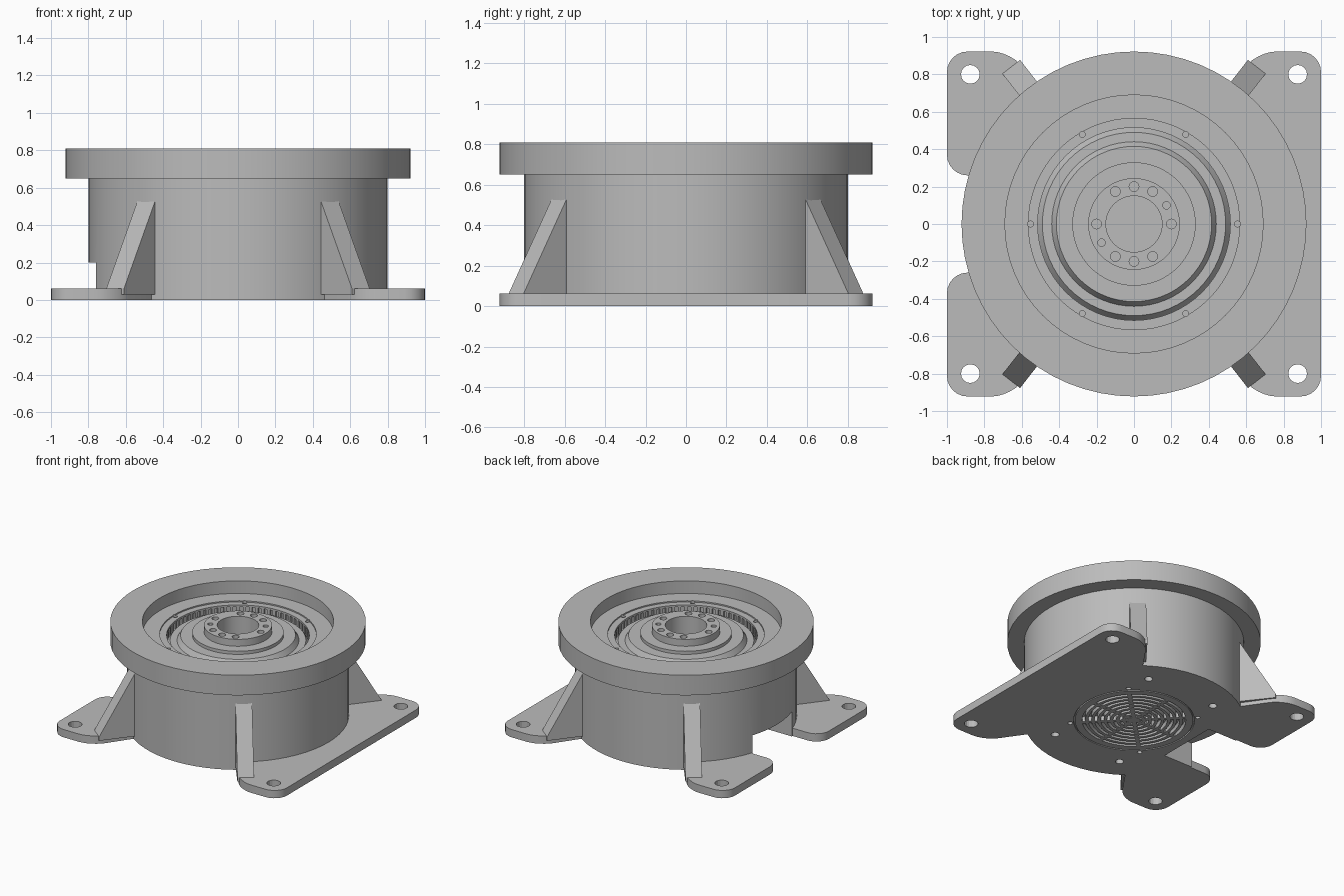
import bpy, bmesh
from math import radians, cos, sin, pi
from mathutils import Matrix, Vector

if "Cube" in bpy.data.objects:
    bpy.data.objects.remove(bpy.data.objects["Cube"], do_unlink=True)

GREY = (0.5, 0.5, 0.5, 1)
metal = bpy.data.materials.new("Plain grey metal")
metal.diffuse_color = GREY
metal.use_nodes = True
metal.node_tree.nodes["Principled BSDF"].inputs["Base Color"].default_value = GREY


def finish(bm, name, smooth=False):
    bmesh.ops.recalc_face_normals(bm, faces=bm.faces)
    mesh = bpy.data.meshes.new(name)
    bm.to_mesh(mesh)
    bm.free()
    mesh.materials.append(metal)
    ob = bpy.data.objects.new(name, mesh)
    bpy.context.collection.objects.link(ob)
    if smooth:
        bpy.ops.object.select_all(action='DESELECT')
        ob.select_set(True)
        bpy.context.view_layer.objects.active = ob
        bpy.ops.object.shade_smooth_by_angle(angle=radians(30))
    return ob


def lathe(name, profile, closed=False, steps=64):
    """Spin an (r, z) profile about the z axis."""
    bm = bmesh.new()
    vs = [bm.verts.new((r, 0, z)) for r, z in profile]
    es = [bm.edges.new(p) for p in zip(vs, vs[1:])]
    if closed:
        es.append(bm.edges.new((vs[-1], vs[0])))
    bmesh.ops.spin(bm, geom=vs + es, cent=(0, 0, 0), axis=(0, 0, 1),
                   angle=2 * pi, steps=steps, use_duplicate=False)
    bmesh.ops.remove_doubles(bm, verts=bm.verts, dist=0.0005)
    return finish(bm, name, True)


def add_box(bm, size, matrix):
    bmesh.ops.create_cube(bm, size=1, matrix=matrix @ Matrix.Diagonal((*size, 1)))


def add_pin(bm, r, x, y, z0, z1):
    bmesh.ops.create_cone(bm, cap_ends=True, segments=16, radius1=r, radius2=r,
                          depth=z1 - z0, matrix=Matrix.Translation((x, y, (z0 + z1) / 2)))


def ring_pins(bm, angles, radius, r, z0, z1):
    for a in angles:
        add_pin(bm, r, radius * cos(radians(a)), radius * sin(radians(a)), z0, z1)


def cut(ob, bm, name):
    cutter = finish(bm, name)
    cutter.hide_render = True
    cutter.hide_viewport = True
    mod = ob.modifiers.new("Cut", 'BOOLEAN')
    mod.operation = 'DIFFERENCE'
    mod.solver = 'EXACT'
    mod.object = cutter


# Housing with flange, recess, bearing lip and ringed grooves underneath
grooves = []
for i in range(8):
    r = 0.04 + 0.045 * i
    grooves += [(r, 0), (r, 0.04), (r + 0.022, 0.04), (r + 0.022, 0)]
grooves += [(0.43, 0), (0.43, 0.012), (0.44, 0.012), (0.44, 0)]
housing = lathe("housing", [(0, 0)] + grooves + [
    (0.8, 0), (0.8, 0.65), (0.922, 0.65), (0.922, 0.81), (0.69, 0.81), (0.69, 0.71),
    (0.565, 0.71), (0.565, 0.70), (0.515, 0.70), (0.515, 0.685), (0.54, 0.685),
    (0.54, 0.6), (0, 0.6)])

bm = bmesh.new()
ring_pins(bm, (60, 120, 240, 300), 0.61, 0.03, -0.05, 0.05)
ring_pins(bm, (45, 135, 225, 315), 0.465, 0.018, -0.05, 0.03)
ring_pins(bm, range(0, 360, 60), 0.553, 0.016, 0.68, 0.8)
cut(housing, bm, "housing_hole_cutter")

# Connector bay in the right side
bm = bmesh.new()
add_box(bm, (0.5, 0.5, 0.4), Matrix.Translation((-0.75, 0, 0)))
cut(housing, bm, "bay_cutter")

# Spokes crossing the vent grooves
bm = bmesh.new()
for i in range(8):
    add_box(bm, (0.38, 0.03, 0.04), Matrix.Rotation(i * pi / 4, 4, 'Z')
            @ Matrix.Translation((0.2, 0, 0.021)))
finish(bm, "vent_spokes")

# Bearing teeth under the lip
bm = bmesh.new()
for i in range(72):
    add_box(bm, (0.022, 0.022, 0.08), Matrix.Rotation(i * pi / 36, 4, 'Z')
            @ Matrix.Translation((0.531, 0, 0.643)))
finish(bm, "bearing_teeth")

# Stepped output hub with bore
hub = lathe("output_hub", [
    (0.15, 0.59), (0.518, 0.59), (0.515, 0.625), (0.49, 0.66), (0.44, 0.66),
    (0.415, 0.70), (0.33, 0.70), (0.33, 0.725), (0.245, 0.725), (0.245, 0.78),
    (0.15, 0.78)], closed=True)
bm = bmesh.new()
ring_pins(bm, (0, 60, 90, 120, 180, 240, 270, 300), 0.2, 0.026, 0.72, 0.85)
ring_pins(bm, (30, 210), 0.2, 0.02, 0.72, 0.85)
cut(hub, bm, "hub_hole_cutter")


# Mounting feet
def foot_plate(name, outline, rounded, hole_ys, hole_x):
    bm = bmesh.new()
    vs = [bm.verts.new((x, y, 0)) for x, y in outline]
    face = bm.faces.new(vs)
    top = bmesh.ops.extrude_face_region(bm, geom=[face])["geom"]
    bmesh.ops.translate(bm, vec=(0, 0, 0.062),
                        verts=[v for v in top if isinstance(v, bmesh.types.BMVert)])
    edges = []
    for e in bm.edges:
        a, b = (v.co for v in e.verts)
        if (a - b).xy.length < 0.001 and any((a.xy - Vector(p)).length < 0.001 for p in rounded):
            edges.append(e)
    bmesh.ops.bevel(bm, geom=edges, offset=0.11, segments=6, profile=0.5, affect='EDGES')
    ob = finish(bm, name, True)
    bm = bmesh.new()
    for y in hole_ys:
        add_pin(bm, 0.05, hole_x, y, -0.1, 0.2)
    cut(ob, bm, name + "_hole_cutter")


corner = [(1, 0.922), (0.65, 0.922), (0.44, 0.62)]
mirrored = [(x, -y) for x, y in reversed(corner)]
foot_plate("left_foot_plate", corner + mirrored, corner[:2] + mirrored[1:], (0.8, -0.8), 0.875)
for side, s in (("back", 1), ("front", -1)):
    pts = [(-x, y * s) for x, y in corner + [(0.6, 0.26), (1, 0.26)]]
    foot_plate("right_" + side + "_foot", pts, pts[:2] + pts[4:], (0.8 * s,), -0.875)

# Sloped ribs joining the feet to the housing
for name, sx, sy in (("left_back", 1, 1), ("right_back", -1, 1),
                     ("left_front", 1, -1), ("right_front", -1, -1)):
    bm = bmesh.new()
    side = [bm.verts.new((r, -0.06, z)) for r, z in
            ((0.72, 0.03), (1.066, 0.03), (1.066, 0.062), (0.79, 0.54), (0.76, 0.62), (0.72, 0.62))]
    face = bm.faces.new(side)
    new = bmesh.ops.extrude_face_region(bm, geom=[face])["geom"]
    bmesh.ops.translate(bm, vec=(0, 0.12, 0),
                        verts=[v for v in new if isinstance(v, bmesh.types.BMVert)])
    bmesh.ops.rotate(bm, verts=bm.verts, cent=(0, 0, 0), matrix=Matrix.Rotation(radians(52), 3, 'Z'))
    bmesh.ops.scale(bm, verts=bm.verts, vec=(sx, sy, 1))
    finish(bm, name + "_rib")
